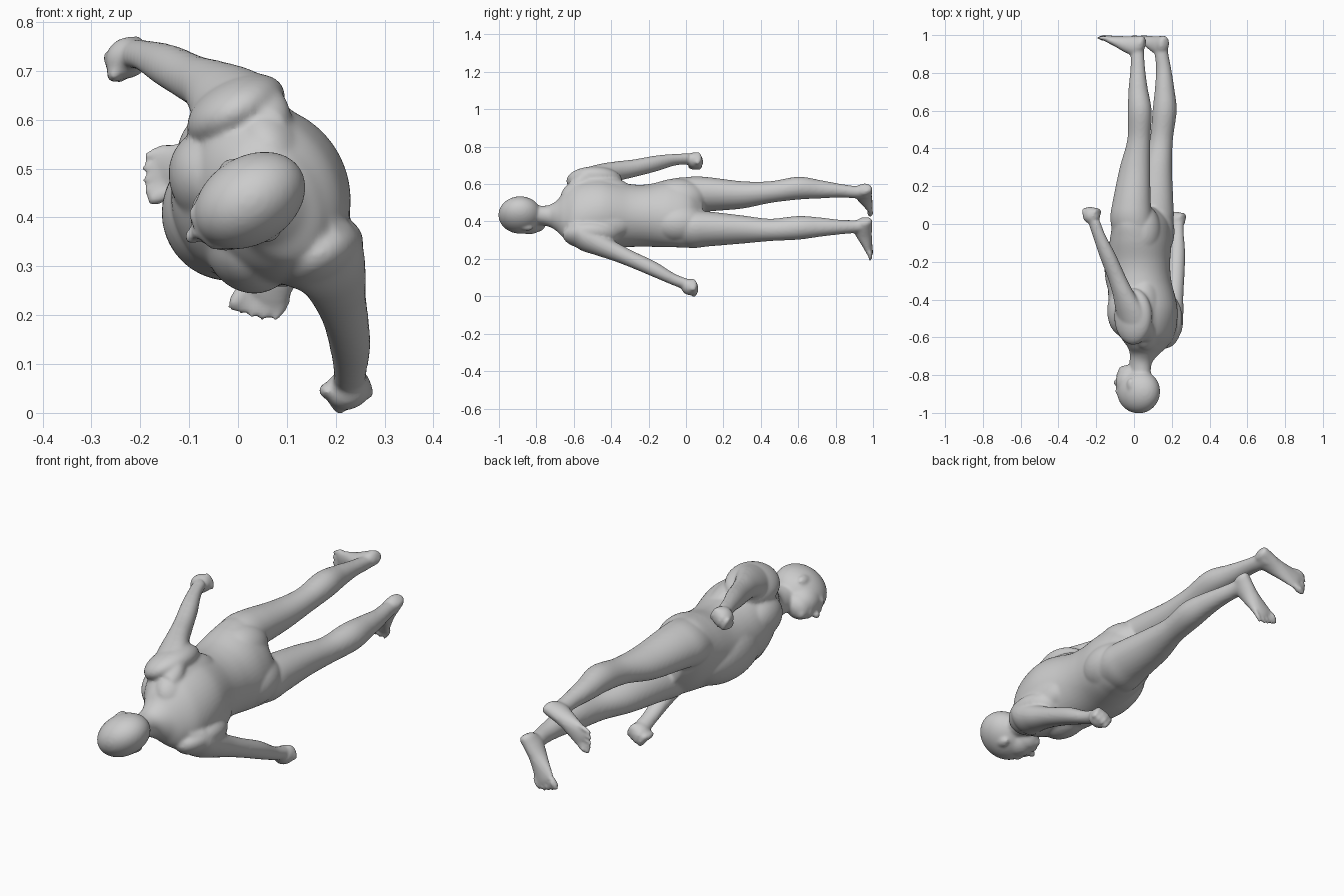
import bpy, bmesh, math
from mathutils import Vector, Matrix

# body frame: head points to -y, figure is rolled about its long axis
def frame(deg):
    a = math.radians(deg)
    left = Vector((math.sin(a), 0, -math.cos(a)))
    fwd = Vector((-math.cos(a), 0, -math.sin(a)))
    return left, fwd

Y = Vector((0, 1, 0))
L, F = frame(28)
HL, HF = frame(32)
parts = []

def finish(bm, name):
    bmesh.ops.recalc_face_normals(bm, faces=bm.faces)
    me = bpy.data.meshes.new(name)
    bm.to_mesh(me)
    bm.free()
    ob = bpy.data.objects.new(name, me)
    bpy.context.collection.objects.link(ob)
    parts.append(ob)

def spline(s, i, t):
    p = [s[max(0, min(len(s) - 1, i + k))] for k in (-1, 0, 1, 2)]
    return [0.5 * (2*b + (c - a)*t + (2*a - 5*b + 4*c - d)*t*t + (3*b - a - 3*c + d)*t**3)
            for a, b, c, d in zip(*p)]

# smooth tube through sections (x, y, z, half width along u, half depth along v)
def loft(name, secs, u=L, v=F, n=48, steps=8):
    rows = [spline(secs, i, k / steps) for i in range(len(secs) - 1) for k in range(steps)]
    rows.append(secs[-1])
    bm = bmesh.new()
    rings = []
    for x, y, z, a, b in rows:
        c = Vector((x, y, z))
        rings.append([bm.verts.new(c + u*a*math.cos(2*math.pi*j/n) + v*b*math.sin(2*math.pi*j/n))
                      for j in range(n)])
    for r, s in zip(rings, rings[1:]):
        for j in range(n):
            bm.faces.new((r[j], r[(j+1) % n], s[(j+1) % n], s[j]))
    bm.faces.new(rings[0])
    bm.faces.new(rings[-1])
    finish(bm, name)

# ellipsoid with radii along the given side, y and forward directions
def blob(name, c, radii, u=L, v=F):
    m = Matrix((u*radii[0], Y*radii[1], v*radii[2])).transposed().to_4x4()
    bm = bmesh.new()
    bmesh.ops.create_uvsphere(bm, u_segments=32, v_segments=20, radius=1,
                              matrix=Matrix.Translation(c) @ m)
    finish(bm, name)

# torso and neck
loft("torso", [(.035, -.82, .435, .048, .055), (.035, -.74, .43, .055, .06),
               (.055, -.69, .43, .085, .075), (.07, -.65, .435, .135, .095),
               (.068, -.58, .445, .18, .14), (.05, -.45, .445, .187, .178),
               (.03, -.30, .432, .168, .168), (.026, -.20, .432, .168, .165),
               (.036, -.08, .445, .19, .155), (.04, .02, .45, .195, .128),
               (.035, .09, .45, .13, .07)])
mid = Vector((.05, 0, .445))
blob("belly", mid + F*.075 - Y*.23, (.14, .24, .14))
for s in (-1, 1):
    blob("buttock", mid + L*s*.075 - F*.025 - Y*.04, (.105, .15, .108))
    blob("chest", mid + L*s*.075 + F*.07 - Y*.46, (.105, .14, .092))
    blob("shoulder_blade", mid + L*s*.07 - F*.055 - Y*.47, (.12, .2, .09))

# head, face and ears
H = Vector((.02, 0, .432))
def on_head(l, y, f):
    return H + HL*l + Y*y + HF*f
for name, p, r in (("skull", (0, -.887, -.005), (.09, .116, .122)),
                   ("face", (0, -.84, .055), (.072, .085, .07)),
                   ("jaw", (0, -.795, .055), (.056, .05, .065)),
                   ("chin", (0, -.772, .092), (.026, .02, .025)),
                   ("brow", (0, -.885, .1), (.055, .02, .024)),
                   ("nose_bridge", (0, -.86, .122), (.012, .032, .014)),
                   ("nose_tip", (0, -.838, .134), (.017, .015, .017)),
                   ("lips", (0, -.803, .117), (.025, .012, .013)),
                   ("left_ear", (.083, -.85, -.005), (.013, .033, .02)),
                   ("right_ear", (-.083, -.85, -.005), (.013, .033, .02))):
    blob(name, on_head(*p), r, HL, HF)

# legs
loft("right_leg", [(-.005, -.07, .53, .085, .11), (-.015, .03, .54, .096, .114),
                   (-.012, .12, .545, .088, .104), (.005, .30, .542, .07, .083),
                   (.026, .45, .557, .057, .062), (.03, .60, .578, .06, .064),
                   (.022, .72, .572, .048, .051), (.02, .82, .565, .036, .04),
                   (.018, .90, .557, .032, .037), (.015, .965, .553, .03, .04)])
loft("left_leg", [(.085, -.07, .365, .085, .11), (.10, .03, .358, .096, .114),
                  (.107, .12, .36, .09, .104), (.12, .30, .357, .073, .083),
                  (.145, .45, .355, .059, .062), (.162, .60, .366, .063, .064),
                  (.162, .72, .37, .051, .051), (.157, .82, .37, .039, .041),
                  (.146, .90, .372, .034, .037), (.14, .965, .372, .03, .04)])

# feet with toes; inner gives the big-toe side
def foot(side, heel, toe, inner):
    a, b = Vector(heel), Vector(toe)
    d = (b - a).normalized()
    w = Y.cross(d) * inner
    prof = [(0, .015, .02, .966), (.05, .031, .04, .956), (.2, .036, .052, .943),
            (.4, .038, .044, .950), (.62, .046, .029, .967), (.78, .051, .019, .979),
            (.85, .047, .014, .984)]
    secs = []
    for t, hw, hh, y in prof:
        p = a.lerp(b, t)
        secs.append((p.x, y, p.z, hw, hh))
    loft(side + "_foot", secs, w, Y)
    for k in range(5):
        r = .016 if k == 0 else .0105
        p = b + w*(.038 - .0215*k) - d*(.02 + .0018*k*k)
        p.y = .985
        blob(side + "_toe", p, (r, r*1.05, .034), w, d)

foot("right", (.058, 0, .58), (-.19, 0, .472), -1)
foot("left", (.168, 0, .415), (.022, 0, .2), 1)

# arms and deltoids
loft("right_arm", [(.04, -.62, .57, .045, .06), (.02, -.56, .597, .075, .09),
                   (-.012, -.47, .632, .07, .085), (-.055, -.37, .667, .053, .06),
                   (-.092, -.28, .684, .047, .05), (-.142, -.16, .71, .042, .045),
                   (-.185, -.06, .73, .030, .036), (-.212, .015, .735, .028, .034)])
blob("right_deltoid", Vector((-.004, -.49, .617)), (.066, .15, .108))
loft("left_arm", [(.145, -.63, .355, .045, .06), (.168, -.57, .33, .078, .085),
                  (.192, -.48, .287, .067, .07), (.207, -.38, .24, .053, .055),
                  (.22, -.28, .194, .046, .047), (.229, -.16, .14, .043, .042),
                  (.23, -.06, .088, .032, .035), (.228, .01, .062, .03, .036)])
blob("left_deltoid", Vector((.165, -.51, .327)), (.068, .15, .097))

# fists: palm, four curled fingers and a thumb
def fist(side, c, s):
    c = Vector(c)
    blob(side + "_palm", c, (.042, .045, .048))
    for k in range(4):
        p = c + F*(.036 - .023*k) + Y*(.026 - .004*abs(k - 1)) + L*.004
        blob(side + "_finger", p, (.038, .022, .0135))
    blob(side + "_thumb", c + F*.042 - L*s*.018, (.016, .036, .015))

fist("right", (-.225, .045, .727), -1)
fist("left", (.226, .02, .049), 1)

# fuse everything into one smooth skin
bpy.ops.object.select_all(action='DESELECT')
for ob in parts:
    ob.select_set(True)
body = parts[0]
bpy.context.view_layer.objects.active = body
bpy.ops.object.join()
body.name = "body"
rm = body.modifiers.new("fuse", 'REMESH')
rm.mode = 'VOXEL'
rm.voxel_size = .007
rm.use_smooth_shade = True
sm = body.modifiers.new("soften", 'SMOOTH')
sm.factor = .5
sm.iterations = 10
